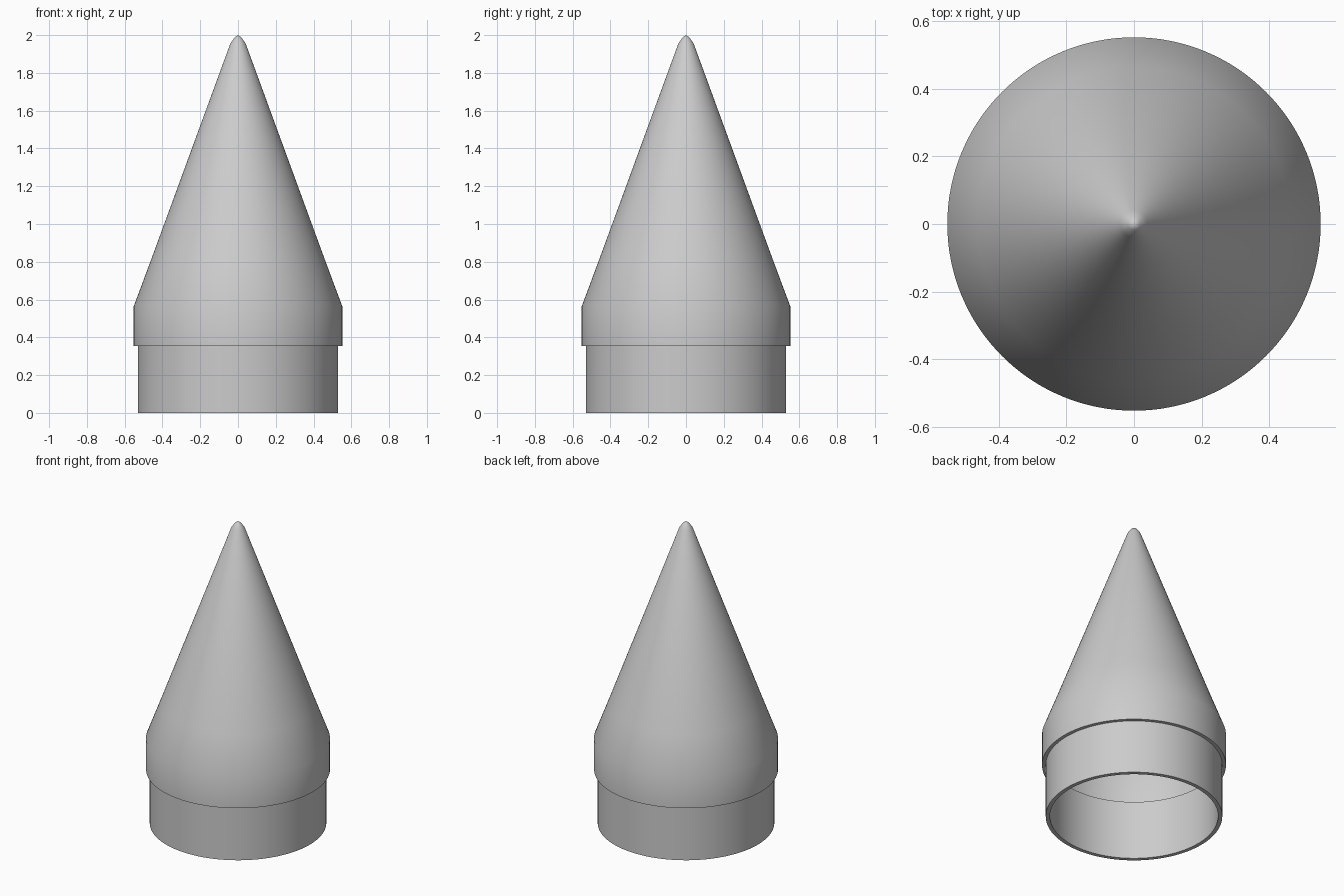
import bpy, bmesh, math

SIDES = 128

cube = bpy.data.objects.get("Cube")
if cube:
    bpy.data.objects.remove(cube, do_unlink=True)

grey = bpy.data.materials.new("light_grey")
grey.use_nodes = True
colour = (0.6, 0.6, 0.6, 1.0)
grey.diffuse_color = colour
grey.node_tree.nodes["Principled BSDF"].inputs["Base Color"].default_value = colour


def lathe(name, profile, closed):
    """Turn a (radius, height) profile about the z axis."""
    bm = bmesh.new()
    verts = [bm.verts.new((r, 0, z)) for r, z in profile]
    edges = [bm.edges.new(pair) for pair in zip(verts, verts[1:])]
    if closed:
        edges.append(bm.edges.new((verts[-1], verts[0])))
    bmesh.ops.spin(bm, geom=verts + edges, cent=(0, 0, 0), axis=(0, 0, 1),
                   angle=math.tau, steps=SIDES, use_duplicate=False)
    bmesh.ops.remove_doubles(bm, verts=bm.verts, dist=0.0002)
    bmesh.ops.recalc_face_normals(bm, faces=bm.faces)
    mesh = bpy.data.meshes.new(name)
    bm.to_mesh(mesh)
    bm.free()
    mesh.materials.append(grey)
    obj = bpy.data.objects.new(name, mesh)
    bpy.context.collection.objects.link(obj)
    bpy.ops.object.select_all(action="DESELECT")
    obj.select_set(True)
    bpy.context.view_layer.objects.active = obj
    bpy.ops.object.shade_smooth_by_angle(angle=math.radians(30))
    return obj


# Hollow cone with a straight collar and a small blunt tip
lathe("cone_shell", [
    (0, 2.0), (0.018, 1.987), (0.04, 1.957), (0.464, 0.8), (0.552, 0.565),
    (0.552, 0.355), (0.53, 0.355), (0.53, 0.56), (0.445, 0.79), (0, 1.93),
], closed=False)

# Open tube that sits inside the collar
lathe("base_sleeve", [
    (0.53, 0), (0.53, 0.39), (0.505, 0.39), (0.505, 0),
], closed=True)
